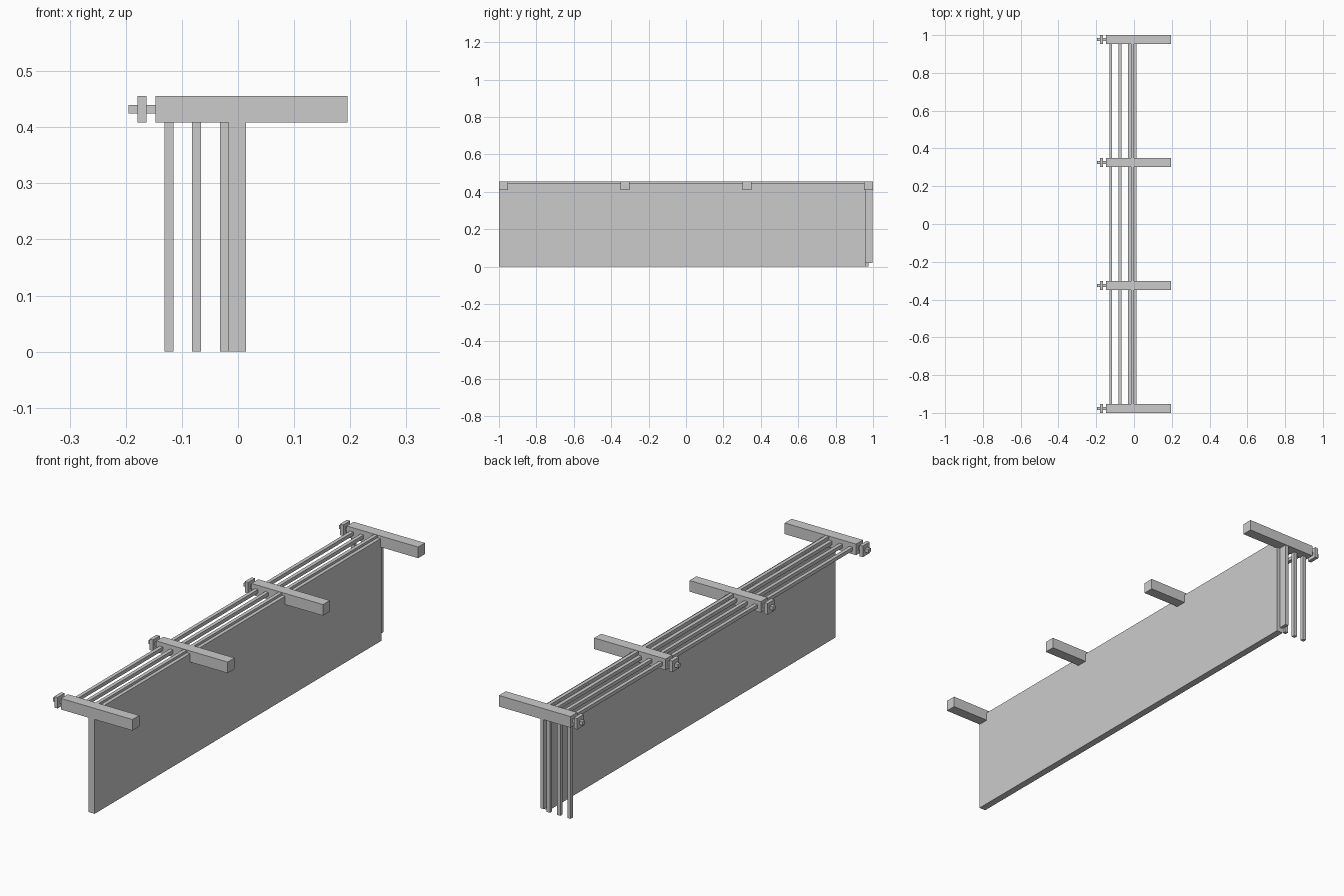
import bpy, bmesh

if "Cube" in bpy.data.objects:
    bpy.data.objects.remove(bpy.data.objects["Cube"])


def box(name, x0, x1, y0, y1, z0, z1):
    return extrude_yz(name, x0, x1, [(y0, z0), (y1, z0), (y1, z1), (y0, z1)])


def extrude_yz(name, x0, x1, profile):
    """Extrude a y-z outline from x0 to x1."""
    bm = bmesh.new()
    face = bm.faces.new([bm.verts.new((x0, y, z)) for y, z in profile])
    ext = bmesh.ops.extrude_face_region(bm, geom=[face])
    moved = [g for g in ext["geom"] if isinstance(g, bmesh.types.BMVert)]
    bmesh.ops.translate(bm, verts=moved, vec=(x1 - x0, 0, 0))
    bmesh.ops.recalc_face_normals(bm, faces=bm.faces)
    mesh = bpy.data.meshes.new(name)
    bm.to_mesh(mesh)
    bm.free()
    ob = bpy.data.objects.new(name, mesh)
    bpy.context.collection.objects.link(ob)
    return ob


def bent_rod(name, x, y_end, drop, z_low, z_under, z_top):
    """Rod running along y, then turning down at the back."""
    w = 0.0078
    return extrude_yz(name, x - w, x + w, [
        (-0.976, z_under), (y_end - drop, z_under), (y_end - drop, z_low),
        (y_end, z_low), (y_end, z_top), (-0.976, z_top)])


# Tall hanging panel
box("panel", -0.0165, 0.0145, -1.0, 0.96, 0.0, 0.444)

# Three free rods and the rod capping the panel
for i, x in enumerate((-0.123, -0.074, -0.0245)):
    bent_rod(f"rod_{i + 1}", x, 0.976, 0.0156, 0.0, 0.423, 0.4386)
bent_rod("panel_rod", -0.0085, 0.997, 0.036, 0.02, 0.44, 0.4545)

# Cross arms, each with an end bolt and a square plate
for i, y in enumerate((-0.9765, -0.3255, 0.3255, 0.9765)):
    box(f"cross_arm_{i + 1}", -0.147, 0.195, y - 0.0235, y + 0.0235, 0.408, 0.456)
    box(f"bolt_{i + 1}", -0.195, -0.147, y - 0.008, y + 0.008, 0.424, 0.440)
    box(f"bolt_plate_{i + 1}", -0.179, -0.163, y - 0.0235, y + 0.0235, 0.408, 0.456)
